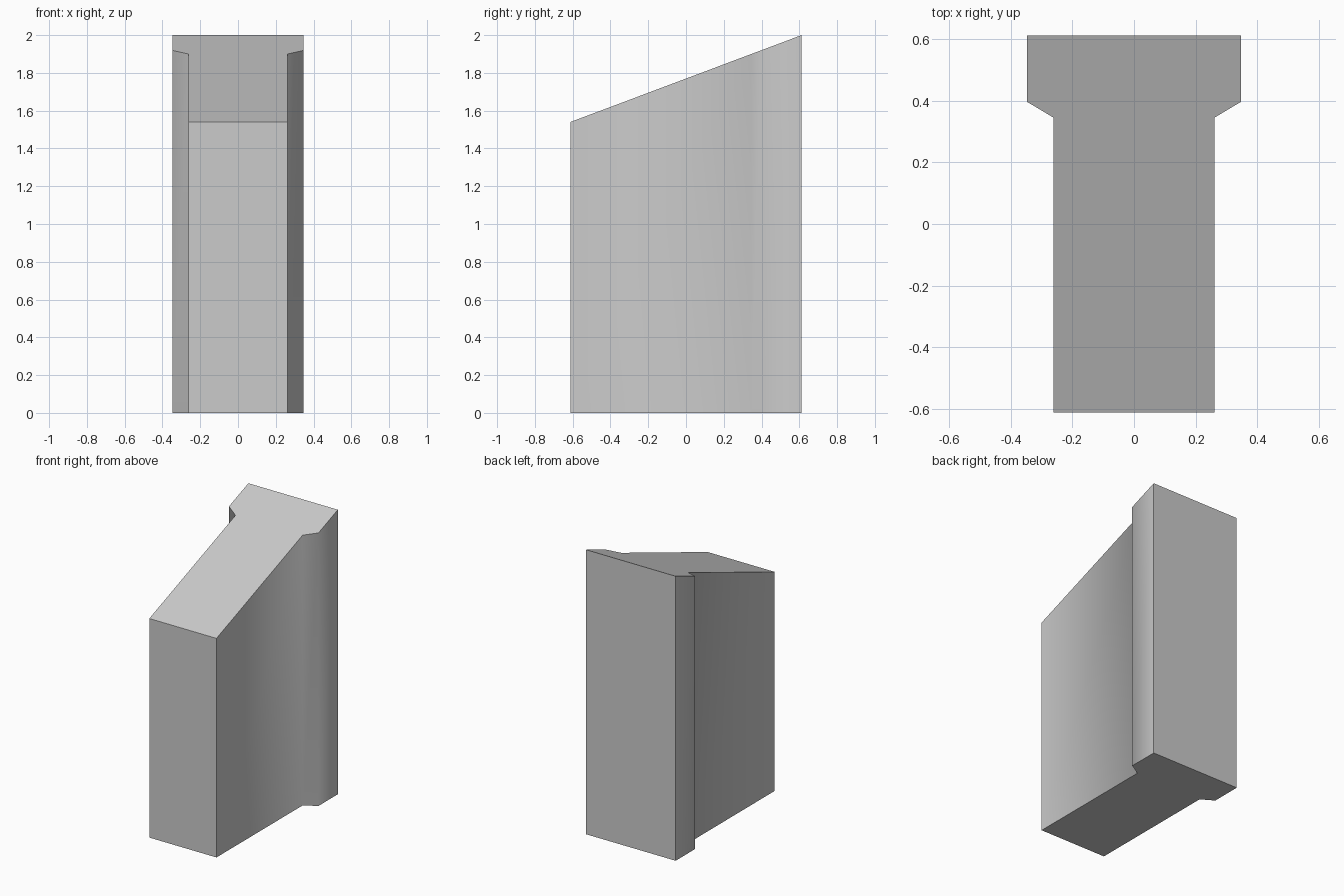
import bpy, bmesh, math

if "Cube" in bpy.data.objects:
    bpy.data.objects.remove(bpy.data.objects["Cube"])

# Right half of the T-shaped plan, front to back; the left half is mirrored
half = [(0.261, -0.612), (0.261, 0.345), (0.348, 0.397), (0.348, 0.612)]
plan = half + [(-x, y) for x, y in reversed(half)]


def slope(y):
    """Height of the slanted top at depth y."""
    return 1.54 + (y + 0.612) / 1.224 * 0.46


# Block: plan extruded upwards, then the top sheared to the slope
bm = bmesh.new()
base = bm.faces.new([bm.verts.new((x, y, 0)) for x, y in plan])
top = bmesh.ops.extrude_face_region(bm, geom=[base], use_keep_orig=True)
for v in top["geom"]:
    if isinstance(v, bmesh.types.BMVert):
        v.co.z = slope(v.co.y)
bmesh.ops.recalc_face_normals(bm, faces=bm.faces)

mesh = bpy.data.meshes.new("sloped_t_block")
bm.to_mesh(mesh)
bm.free()
block = bpy.data.objects.new("sloped_t_block", mesh)
bpy.context.collection.objects.link(block)

# Side walls blend softly over the flare; all outer corners stay sharp
bpy.context.view_layer.objects.active = block
block.select_set(True)
bpy.ops.object.shade_smooth_by_angle(angle=math.radians(65))
